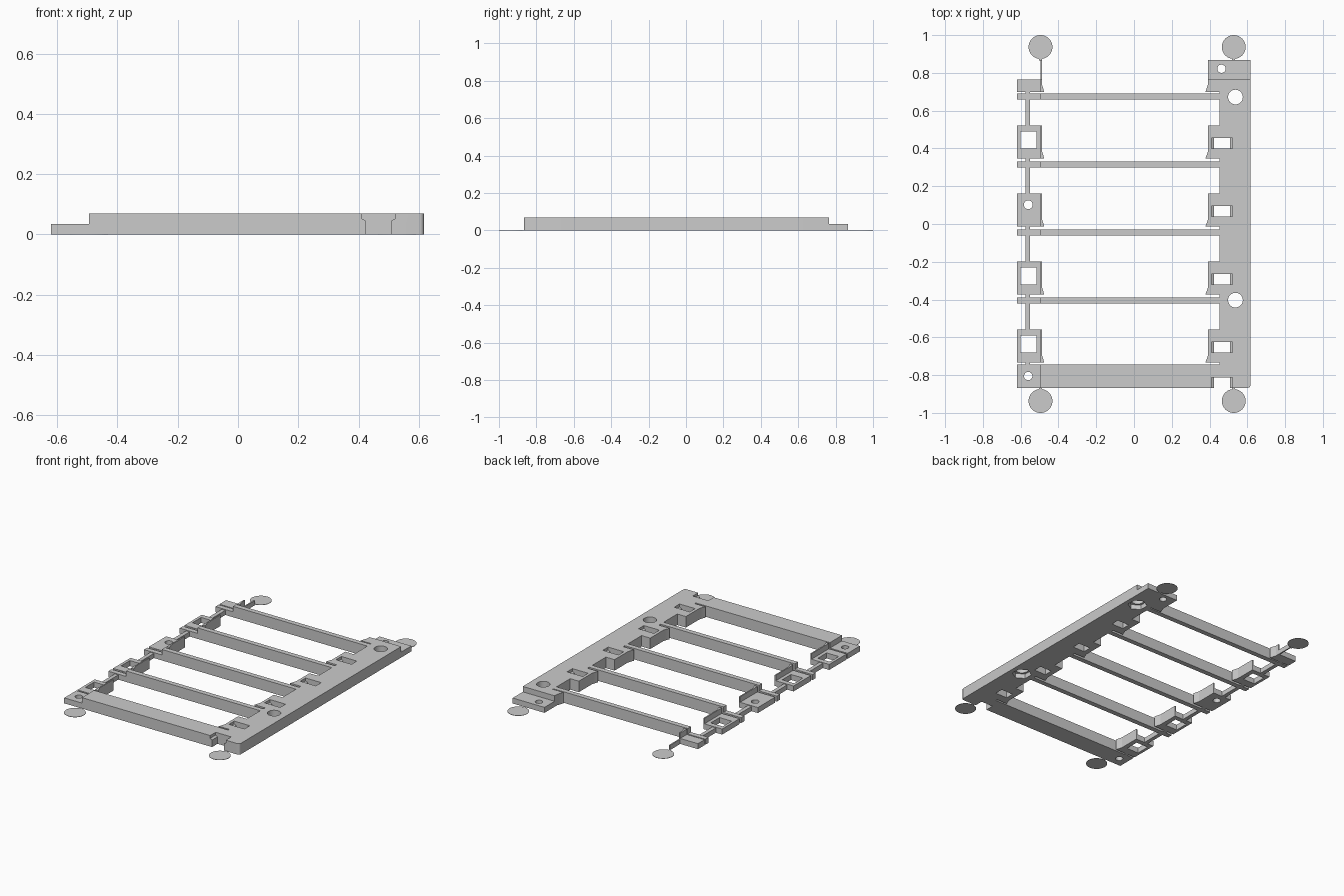
import bpy, bmesh, math
from mathutils import Matrix

cube = bpy.data.objects.get("Cube")
if cube:
    bpy.data.objects.remove(cube, do_unlink=True)

GREY = bpy.data.materials.new("light grey")
GREY.use_nodes = True
GREY.diffuse_color = (0.6, 0.6, 0.6, 1)
GREY.node_tree.nodes["Principled BSDF"].inputs["Base Color"].default_value = GREY.diffuse_color

TALL, LOW, PITCH = 0.07, 0.035, 0.36
LEFT, WALL, INNER, OUTER = -0.62, -0.495, 0.453, 0.617
FRONT, STEP, BACK = -0.867, 0.765, 0.867
SLOT_X = 0.466


def add_prism(bm, points, offset):
    """Close a flat outline and push it along an offset."""
    face = bm.faces.new([bm.verts.new(p) for p in points])
    new = bmesh.ops.extrude_face_region(bm, geom=[face])["geom"]
    bmesh.ops.translate(bm, vec=offset, verts=[v for v in new if isinstance(v, bmesh.types.BMVert)])


def add_box(bm, x0, x1, y0, y1, z0, z1):
    add_prism(bm, [(x0, y0, z0), (x1, y0, z0), (x1, y1, z0), (x0, y1, z0)], (0, 0, z1 - z0))


def add_disc(bm, x, y, radius, z0, z1, sides=40):
    bmesh.ops.create_cone(bm, cap_ends=True, segments=sides, radius1=radius, radius2=radius,
                          depth=z1 - z0, matrix=Matrix.Translation((x, y, (z0 + z1) / 2)))


def finish(name, bm):
    bmesh.ops.recalc_face_normals(bm, faces=bm.faces[:])
    mesh = bpy.data.meshes.new(name)
    bm.to_mesh(mesh)
    bm.free()
    mesh.materials.append(GREY)
    obj = bpy.data.objects.new(name, mesh)
    bpy.context.collection.objects.link(obj)
    return obj


def box(name, *limits):
    bm = bmesh.new()
    add_box(bm, *limits)
    return finish(name, bm)


def cut(obj, cutter):
    mod = obj.modifiers.new("cut", "BOOLEAN")
    mod.operation, mod.solver, mod.object = "DIFFERENCE", "EXACT", cutter
    bpy.context.view_layer.objects.active = obj
    bpy.ops.object.modifier_apply(modifier=mod.name)


# Cutters: stepped slots, round holes, hexagonal recesses and square windows
slots = [(FRONT - 0.02, -0.812)] + [(0.401 - PITCH * k, 0.455 - PITCH * k) for k in range(4)]
half_section = [(0.042, -0.02), (0.042, 0.045), (0.055, 0.052), (0.055, 0.09)]
section = half_section + [(-x, z) for x, z in reversed(half_section)]
bm = bmesh.new()
for y0, y1 in slots:
    add_prism(bm, [(SLOT_X + x, y0, z) for x, z in section], (0, y1 - y0, 0))
slot_cutter = finish("slot_cutter", bm)

bm = bmesh.new()
for x, y, r in ((0.537, 0.672, 0.039), (0.537, -0.403, 0.039), (0.463, 0.822, 0.022),
                (-0.56, 0.102, 0.023), (-0.56, -0.805, 0.022)):
    add_disc(bm, x, y, r, -0.02, 0.09)
for k in (0, 2, 3):
    add_box(bm, -0.602, -0.517, 0.4 - PITCH * k, 0.489 - PITCH * k, -0.02, 0.09)
hole_cutter = finish("hole_cutter", bm)

bm = bmesh.new()
for y in (0.672, -0.403):
    add_disc(bm, 0.537, y, 0.058, -0.02, 0.03, sides=6)
recess_cutter = finish("recess_cutter", bm)


def cut_slots(obj):
    """Cut the slots, with their lining facing into the body."""
    cut(obj, slot_cutter)
    bm = bmesh.new()
    bm.from_mesh(obj.data)
    lining = []
    for face in bm.faces:
        c = face.calc_center_median()
        in_slot = any(y0 - 0.001 < c.y < y1 + 0.001 for y0, y1 in slots)
        if in_slot and abs(c.x - SLOT_X) < 0.056 and 0.001 < c.z < TALL - 0.001:
            lining.append(face)
    bmesh.ops.reverse_faces(bm, faces=lining)
    bm.to_mesh(obj.data)
    bm.free()


# Side rail with flared inner tabs
outline = [(OUTER - 0.015 + 0.015 * math.sin(a), FRONT + 0.015 - 0.015 * math.cos(a))
           for a in (math.radians(15 * i) for i in range(7))]
outline += [(OUTER, STEP), (0.392, STEP), (0.392, 0.74), (0.378, 0.698), (INNER, 0.698)]
for k in range(4):
    low = 0.346 - PITCH * k
    outline += [(INNER, low + 0.175), (0.392, low + 0.175), (0.392, low + 0.04),
                (0.378, low), (INNER, low)]
outline.append((INNER, FRONT))
bm = bmesh.new()
add_prism(bm, [(x, y, 0) for x, y in outline], (0, 0, TALL))
rail = finish("side_rail", bm)
cut(rail, recess_cutter)
cut(rail, hole_cutter)
cut_slots(rail)

rail_end = box("rail_end_step", 0.392, OUTER, STEP, BACK, 0, LOW)
cut(rail_end, hole_cutter)

# Wide front bar and its low end pad
front_bar = box("front_bar", WALL, INNER, FRONT, -0.745, 0, TALL)
cut_slots(front_bar)
front_pad = box("front_pad", LEFT, WALL, FRONT, -0.745, 0, LOW)
cut(front_pad, hole_cutter)

# Thin cross bars with low ends
for k in range(4):
    y0, y1 = 0.658 - PITCH * k, 0.69 - PITCH * k
    box("cross_bar", WALL, INNER, y0, y1, 0, TALL)
    box("cross_bar_end", LEFT, WALL, y0, y1, 0, LOW)

# Low pads, each with a tall flared wall on the inner side
for k in range(-1, 4):
    y0 = 0.346 - PITCH * k if k >= 0 else 0.698
    y1 = y0 + 0.175 if k >= 0 else STEP
    pad = box("pad", LEFT, WALL, y0, y1, 0, LOW)
    cut(pad, hole_cutter)
    bm = bmesh.new()
    flared = [(WALL, y0), (-0.475, y0), (-0.487, y0 + 0.04), (-0.487, y1), (WALL, y1)]
    add_prism(bm, [(x, y, 0) for x, y in flared], (0, 0, TALL))
    finish("pad_wall", bm)

# Narrow links joining the pads
for k in range(4):
    gap = 0.521 - PITCH * k
    box("pad_link", -0.575, -0.55, gap, gap + 0.137, 0, 0.03)
    box("pad_link_short", -0.575, -0.55, gap + 0.169, gap + 0.185, 0, 0.03)
box("front_pad_link", -0.575, -0.55, -0.745, -0.734, 0, 0.03)

# Flat round corner feet with their necks
for x in (-0.495, 0.528):
    for side in (-1, 1):
        bm = bmesh.new()
        add_disc(bm, x, 0.937 * side, 0.063, 0, 0.002)
        finish("corner_disc", bm)
        box("disc_neck", x - 0.008, x + 0.008, *sorted((0.866 * side, 0.89 * side)), 0, 0.002)
box("back_strip", WALL, -0.487, STEP, BACK, 0, 0.03)

for cutter in (slot_cutter, hole_cutter, recess_cutter):
    bpy.data.objects.remove(cutter, do_unlink=True)

# Smooth the round holes while keeping the corners sharp
bpy.ops.object.select_all(action="DESELECT")
for obj in (rail, rail_end):
    obj.select_set(True)
bpy.context.view_layer.objects.active = rail
bpy.ops.object.shade_smooth_by_angle(angle=math.radians(30))
